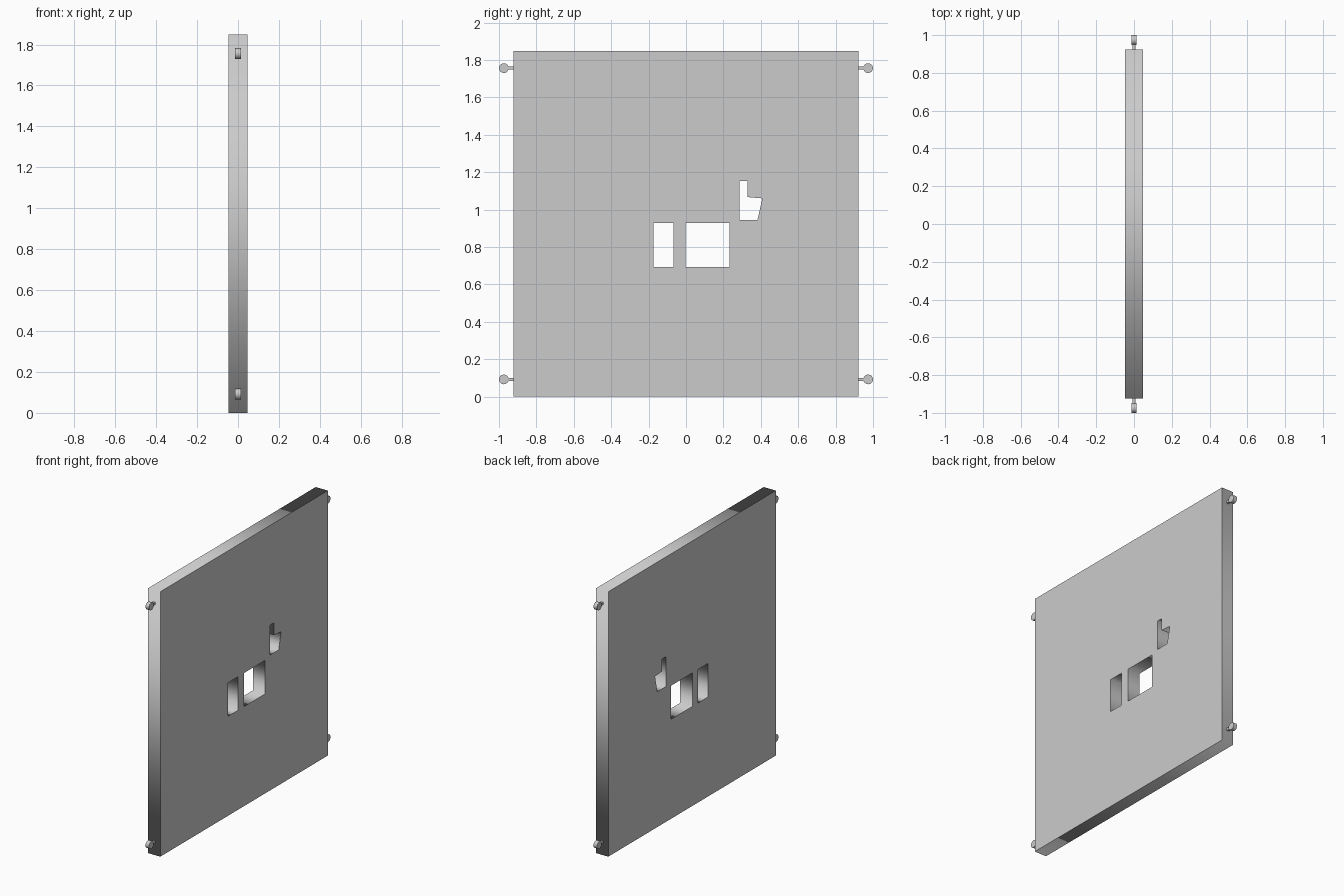
import bpy
from math import pi, cos, sin

if "Cube" in bpy.data.objects:
    bpy.data.objects.remove(bpy.data.objects["Cube"])


def plate(name, loops, half_thickness):
    """Extrude closed (y, z) outlines along x; inner loops become holes."""
    curve = bpy.data.curves.new(name, 'CURVE')
    curve.dimensions = '2D'
    curve.fill_mode = 'BOTH'
    curve.extrude = half_thickness
    for pts in loops:
        s = curve.splines.new('POLY')
        s.points.add(len(pts) - 1)
        for p, (y, z) in zip(s.points, pts):
            p.co = (y, z, 0, 1)
        s.use_cyclic_u = True
    obj = bpy.data.objects.new(name, curve)
    obj.rotation_euler = (pi / 2, 0, pi / 2)
    bpy.context.collection.objects.link(obj)
    bpy.ops.object.select_all(action='DESELECT')
    obj.select_set(True)
    bpy.context.view_layer.objects.active = obj
    bpy.ops.object.convert(target='MESH')
    return bpy.context.object


def rect(y0, y1, z0, z1):
    return [(y0, z0), (y1, z0), (y1, z1), (y0, z1)]


# Panel with two rectangular windows and an angled notch cut right through
panel_loops = [
    rect(-0.923, 0.923, 0, 1.848),
    rect(-0.174, -0.067, 0.694, 0.928),
    rect(-0.003, 0.232, 0.694, 0.928),
    [(0.286, 0.944), (0.382, 0.944), (0.408, 1.06),
     (0.329, 1.067), (0.329, 1.152), (0.286, 1.152)],
]
plate("panel", panel_loops, 0.0465)

# Round pegs on short necks at the four corners
R, CY = 0.026, 0.974
for side, sname in ((-1, "left"), (1, "right")):
    for z, zname in ((0.092, "lower"), (1.756, "upper")):
        disc = [(side * CY + R * cos(2 * pi * i / 16), z + R * sin(2 * pi * i / 16))
                for i in range(16)]
        plate(f"peg_head_{sname}_{zname}", [disc], 0.0135)
        bpy.ops.mesh.primitive_cube_add(size=1, location=(0, side * 0.935, z))
        neck = bpy.context.object
        neck.name = f"peg_neck_{sname}_{zname}"
        neck.scale = (0.016, 0.05, 0.016)
